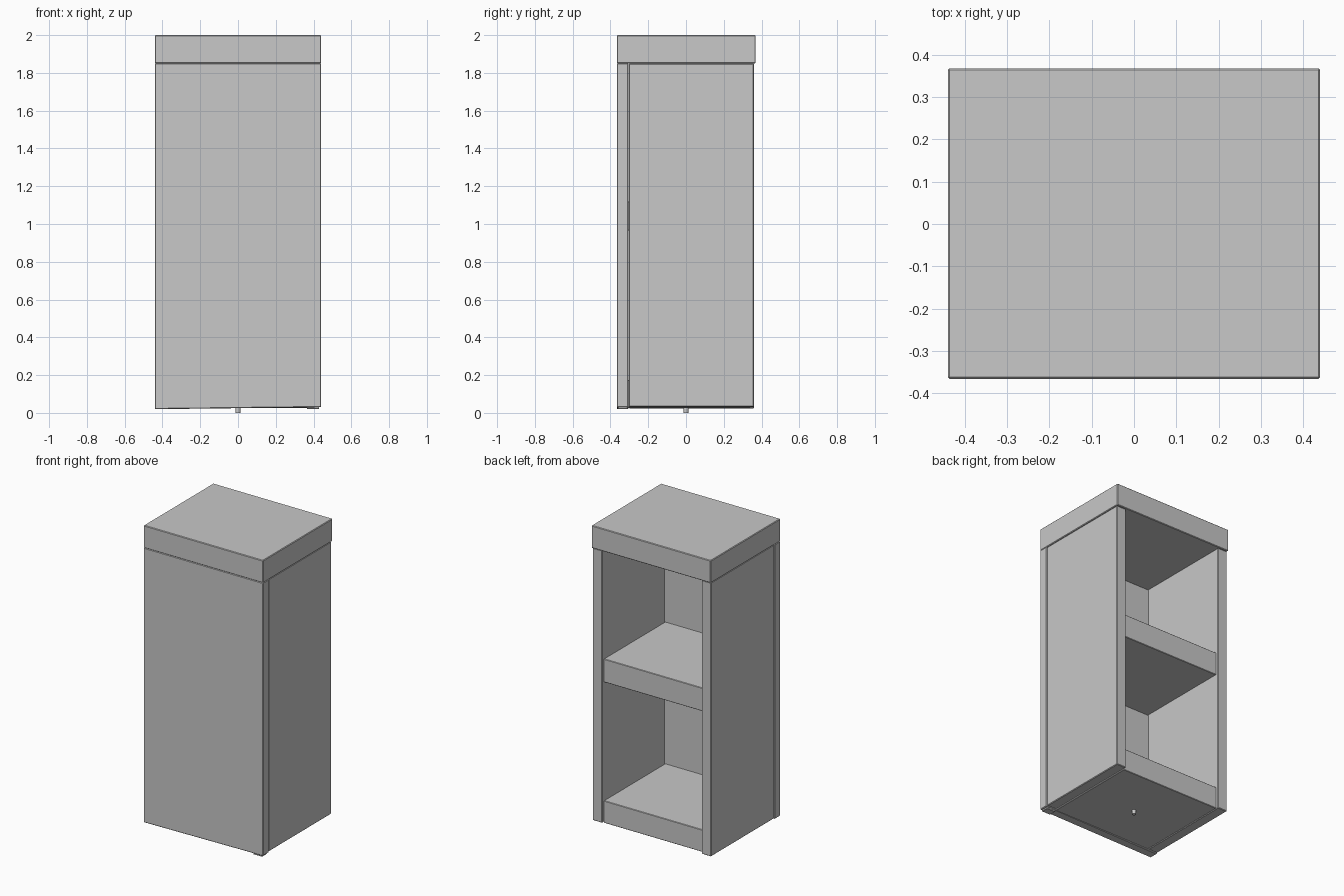
import bpy
import bmesh

old = bpy.data.objects.get("Cube")
if old:
    bpy.data.objects.remove(old, do_unlink=True)

# One plain grey for the whole lectern
grey = bpy.data.materials.new("light grey")
grey.use_nodes = True
colour = (0.58, 0.58, 0.58, 1)
grey.diffuse_color = colour
grey.node_tree.nodes["Principled BSDF"].inputs["Base Color"].default_value = colour


def finish(name, bm):
    mesh = bpy.data.meshes.new(name)
    bm.to_mesh(mesh)
    bm.free()
    mesh.materials.append(grey)
    obj = bpy.data.objects.new(name, mesh)
    bpy.context.collection.objects.link(obj)
    return obj


def board(name, x, y, z, bevel=0.004, sloped=False):
    """Box between the given (low, high) limits with softly broken edges."""
    bm = bmesh.new()
    bmesh.ops.create_cube(bm, size=1)
    for v in bm.verts:
        bottom = v.co.z < 0
        v.co = [lim[int(c > 0)] for lim, c in zip((x, y, z), v.co)]
        if sloped and bottom:
            v.co.z += 0.012 * v.co.x
    obj = finish(name, bm)
    mod = obj.modifiers.new("edge", "BEVEL")
    mod.width = bevel
    mod.segments = 1
    return obj


# Outer case
board("top_slab", (-0.44, 0.44), (-0.366, 0.368), (1.85, 2.0))
board("front_panel", (-0.44, 0.44), (-0.366, -0.305), (0.025, 1.851), sloped=True)
for name, side in (("left_panel", 1), ("right_panel", -1)):
    x = sorted((side * 0.366, side * 0.436))
    board(name, x, (-0.302, 0.36), (0.028, 1.849), sloped=True)

# Open shelves, set slightly in from the back
for name, z in (("middle_shelf", (0.965, 1.12)), ("bottom_shelf", (0.027, 0.175))):
    board(name, (-0.367, 0.367), (-0.306, 0.342), z, 0.003)

# Low pad under the front corner
board("corner_pad", (0.365, 0.43), (-0.36, -0.31), (0.02, 0.035), 0.002)

# Small levelling stud under the centre
bm = bmesh.new()
bmesh.ops.create_cone(bm, cap_ends=True, segments=16, radius1=0.013,
                      radius2=0.013, depth=0.035)
bmesh.ops.translate(bm, verts=bm.verts, vec=(0, 0, 0.0175))
stud = finish("centre_stud", bm)
bpy.context.view_layer.objects.active = stud
stud.select_set(True)
bpy.ops.object.shade_smooth_by_angle()
